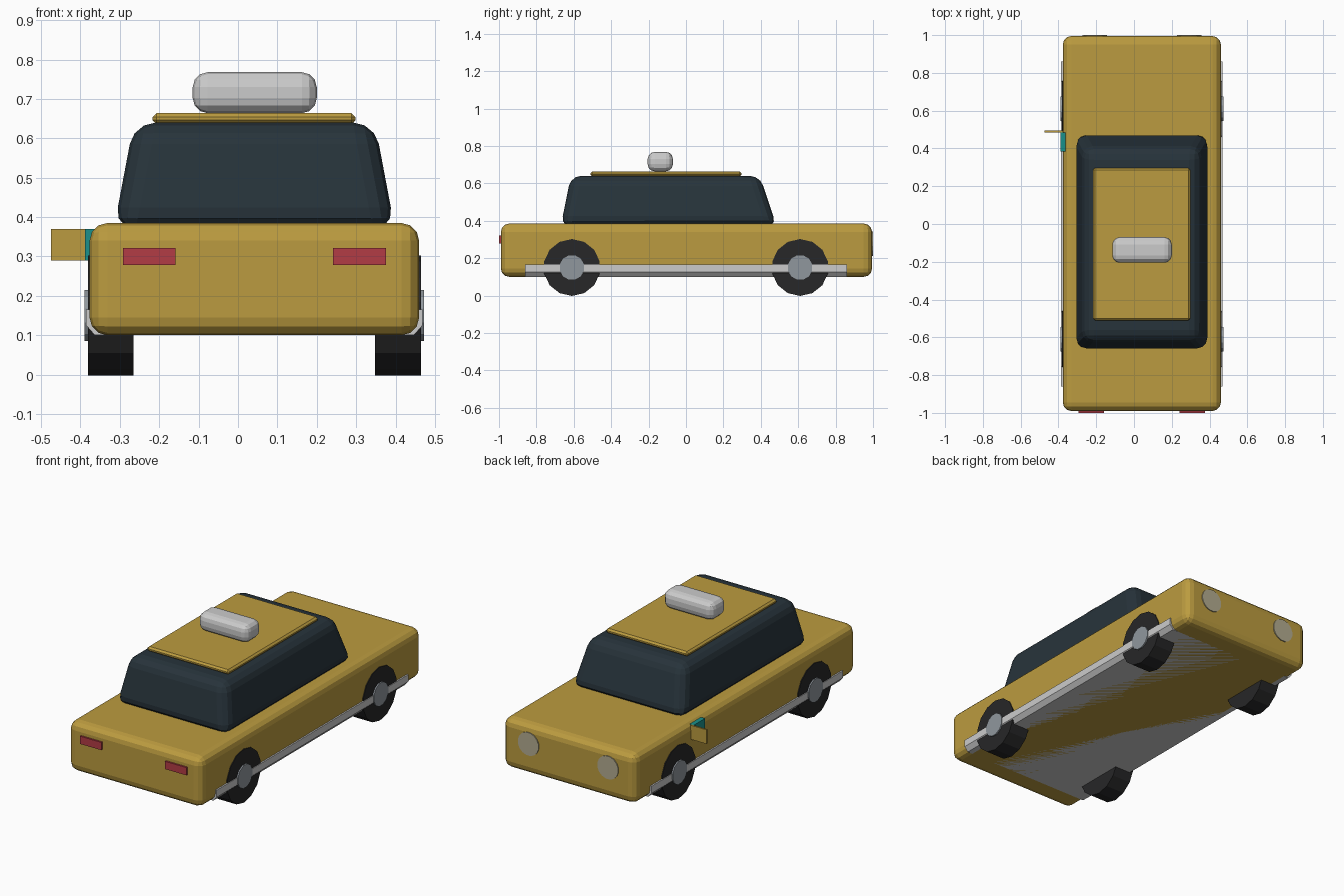
import bpy, bmesh, math
from mathutils import Matrix

if "Cube" in bpy.data.objects:
    bpy.data.objects.remove(bpy.data.objects["Cube"])

CX = 0.0415  # centre line of the car body (the open flap shifts it off x = 0)


def mat(name, r, g, b):
    m = bpy.data.materials.new(name)
    m.diffuse_color = (r, g, b, 1)
    m.use_nodes = True
    m.node_tree.nodes["Principled BSDF"].inputs["Base Color"].default_value = m.diffuse_color
    return m


GOLD = mat("gold_paint", 0.50, 0.33, 0.05)
GLASS = mat("dark_glass", 0.020, 0.033, 0.043)
RUBBER = mat("rubber", 0.02, 0.02, 0.021)
HUB = mat("hub_metal", 0.28, 0.31, 0.34)
RED = mat("red_lens", 0.45, 0.045, 0.06)
LENS = mat("pale_lens", 0.45, 0.41, 0.28)
TEAL = mat("teal", 0.01, 0.28, 0.26)


def finish(bm, name, material=None, bevel=0, segments=2):
    bmesh.ops.recalc_face_normals(bm, faces=bm.faces)
    me = bpy.data.meshes.new(name)
    bm.to_mesh(me)
    bm.free()
    ob = bpy.data.objects.new(name, me)
    bpy.context.collection.objects.link(ob)
    if material:
        me.materials.append(material)
    if bevel:
        mod = ob.modifiers.new("bevel", 'BEVEL')
        mod.width, mod.segments = bevel, segments
    return ob


def box(name, x, y, z, material=None, bevel=0, segments=2, top=None):
    """Box from (min, max) ranges; top gives other x and y ranges for the upper face."""
    bm = bmesh.new()
    bmesh.ops.create_cube(bm, size=1)
    for v in bm.verts:
        up = v.co.z > 0
        xr, yr = top if (top and up) else (x, y)
        v.co = (xr[v.co.x > 0], yr[v.co.y > 0], z[up])
    return finish(bm, name, material, bevel, segments)


def disc(name, centre, radius, depth, axis, sides, material):
    bm = bmesh.new()
    bmesh.ops.create_cone(bm, cap_ends=True, segments=sides,
                          radius1=radius, radius2=radius, depth=depth)
    # half-step turn gives a flat edge at the bottom
    bm.transform(Matrix.Rotation(math.pi / sides, 4, 'Z'))
    bm.transform(Matrix.Rotation(math.pi / 2, 4, 'Y' if axis == 'X' else 'X'))
    bm.transform(Matrix.Translation(centre))
    return finish(bm, name, material)


# Body shell
box("body", (-0.377, 0.460), (-0.99, 0.995), (0.10, 0.385), GOLD, 0.045, 3)

# Tapered glass cabin, roof panel and roof sign
box("cabin", (CX - 0.357, CX + 0.357), (-0.67, 0.485), (0.37, 0.64), GLASS, 0.055, 3,
    top=((CX - 0.306, CX + 0.306), (-0.615, 0.395)))
box("roof_panel", (-0.217, 0.298), (-0.51, 0.297), (0.636, 0.664), GOLD, 0.01, 1)
box("roof_sign", (-0.115, 0.200), (-0.205, -0.070), (0.664, 0.768), None, 0.038, 3)

# Sill running under the whole body, with chamfered lower edges
bm = bmesh.new()
half = 0.427
profile = [(-half, 0.165), (-half, 0.125), (-half + 0.022, 0.10),
           (half - 0.022, 0.10), (half, 0.125), (half, 0.165)]
face = bm.faces.new([bm.verts.new((CX + px, -0.86, pz)) for px, pz in profile])
ext = bmesh.ops.extrude_face_region(bm, geom=[face], use_keep_orig=True)
for v in ext["geom"]:
    if isinstance(v, bmesh.types.BMVert):
        v.co.y = 0.86
finish(bm, "sill")

# Wheels, hubs and lights, mirrored about the body centre line
for side, s in (("left", -1), ("right", 1)):
    for end, y in (("front", -0.61), ("rear", 0.61)):
        disc(f"{end}_{side}_wheel", (CX + s * 0.365, y, 0.15), 0.152, 0.116, 'X', 14, RUBBER)
        disc(f"{end}_{side}_hub", (CX + s * 0.412, y, 0.15), 0.067, 0.038, 'X', 12, HUB)
    x = CX + s * 0.267
    box(f"{side}_red_light", (x - 0.067, x + 0.067), (-1.0, -0.98), (0.278, 0.322), RED)
    disc(f"{side}_round_light", (CX + s * 0.25, 0.99, 0.277), 0.066, 0.02, 'Y', 16, LENS)

# Charging port with open flap on the left side
box("port", (-0.389, -0.36), (0.385, 0.485), (0.29, 0.37), TEAL)
box("port_flap", (-0.475, -0.375), (0.485, 0.495), (0.29, 0.37), GOLD)
